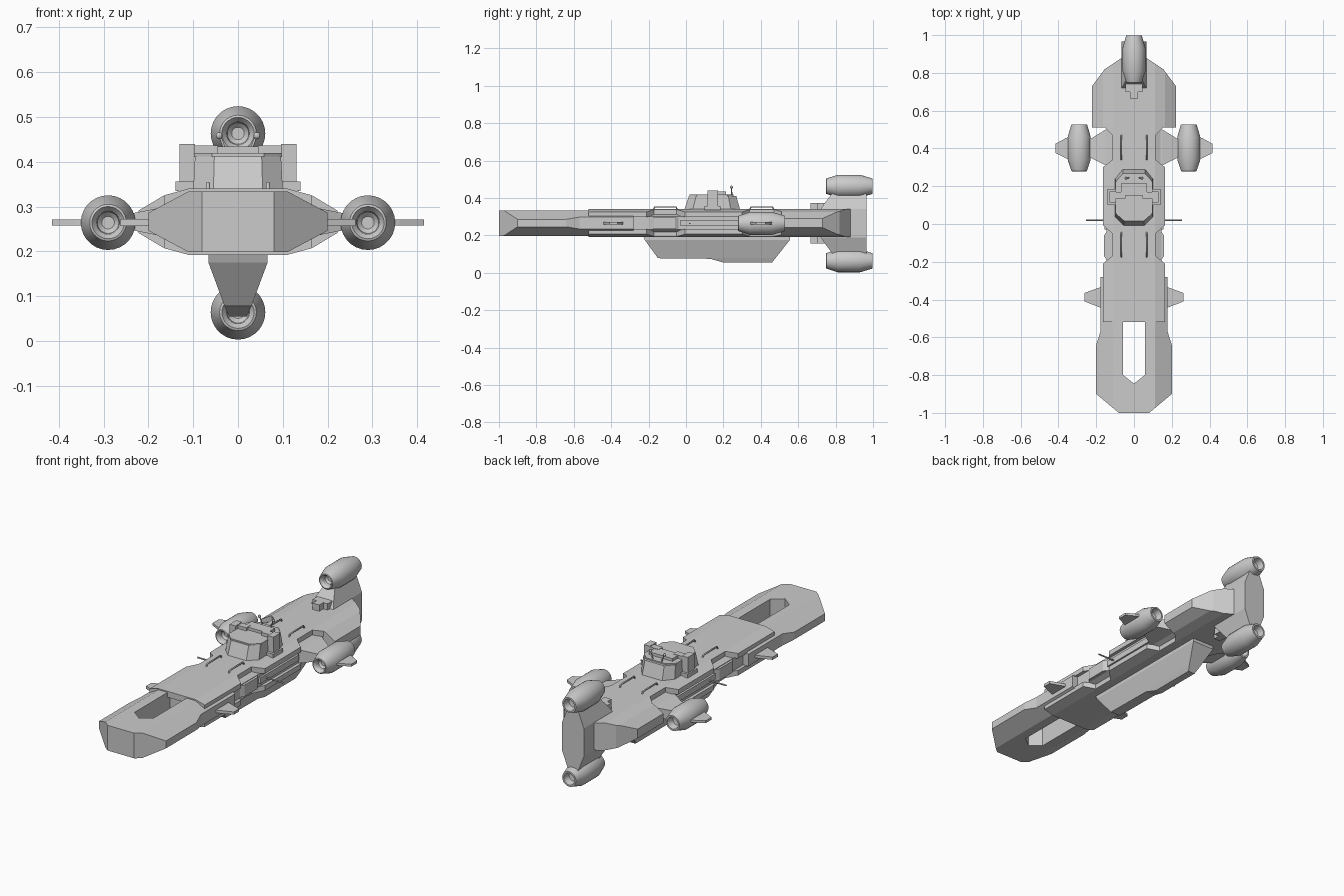
import bpy, bmesh, math
from mathutils import Matrix, Vector

if "Cube" in bpy.data.objects:
    bpy.data.objects.remove(bpy.data.objects["Cube"])

MID = 0.266  # height of the hull's mid-plane


def ramp(*pts):
    """Piecewise-linear function through (input, value) points."""
    def f(t):
        if t <= pts[0][0]:
            return pts[0][1]
        for (a, va), (b, vb) in zip(pts, pts[1:]):
            if t <= b:
                return va + (vb - va) * (t - a) / (b - a)
        return pts[-1][1]
    return f


def flip(f):
    """Same surface reflected below the mid-plane."""
    return lambda t: 2 * MID - f(t)


def const(v):
    return lambda t: v


def finish(name, bm, mirror=True, smooth=False):
    if mirror:
        bmesh.ops.mirror(bm, geom=bm.verts[:] + bm.edges[:] + bm.faces[:],
                         matrix=Matrix(), merge_dist=1e-4, axis='X')
    bmesh.ops.remove_doubles(bm, verts=bm.verts[:], dist=1e-5)
    bmesh.ops.recalc_face_normals(bm, faces=bm.faces[:])
    me = bpy.data.meshes.new(name)
    bm.to_mesh(me)
    bm.free()
    ob = bpy.data.objects.new(name, me)
    bpy.context.collection.objects.link(ob)
    if smooth:
        me.shade_smooth()
        me.set_sharp_from_angle(angle=math.radians(25))
    return ob


def solid(name, outline, lo, hi, cuts=(), side=False, taper=None):
    """Half outline given thickness lo..hi, then mirrored in x.
    Plan outline is (x, y) with heights by x; side outline is (y, z) with widths by z."""
    k = 1 if side else 0
    flat = bmesh.new()
    flat.faces.new([flat.verts.new((u, v, 0)) for u, v in outline])
    no = Vector((0, 1, 0)) if side else Vector((1, 0, 0))
    for c in cuts:
        bmesh.ops.bisect_plane(flat, geom=flat.verts[:] + flat.edges[:] + flat.faces[:],
                               plane_co=no * c, plane_no=no)
    bm = bmesh.new()

    def put(co, w):
        return bm.verts.new((w, co.x, co.y) if side else (co.x, co.y, w))
    low = {v: put(v.co, lo(v.co[k])) for v in flat.verts}
    top = {v: put(v.co, hi(v.co[k])) for v in flat.verts}
    for f in flat.faces:
        bm.faces.new([top[v] for v in f.verts])
        if not side:
            bm.faces.new([low[v] for v in reversed(f.verts)])
    for e in flat.edges:
        a, b = e.verts
        on_axis = not side and abs(a.co.x) < 1e-6 and abs(b.co.x) < 1e-6
        if len(e.link_faces) == 1 and not on_axis:
            bm.faces.new([low[a], low[b], top[b], top[a]])
    if taper:
        sx, sy, yc = taper
        for v in top.values():
            v.co.x *= sx
            v.co.y = yc + (v.co.y - yc) * sy
    flat.free()
    return finish(name, bm)


def box(name, x0, x1, y0, y1, z0, z1, taper=None):
    return solid(name, [(x0, y0), (x1, y0), (x1, y1), (x0, y1)], const(z0), const(z1), taper=taper)


def engine(name, x, y, z, mirror):
    prof = [(0, -.085), (.014, -.085), (.024, -.095), (.026, -.112), (.036, -.125), (.041, -.123),
            (.061, -.062), (.061, .058), (.041, .125), (.032, .125), (.024, .09), (0, .085)]
    bm = bmesh.new()
    vs = [bm.verts.new((x + r, y + d, z)) for r, d in prof]
    es = [bm.edges.new(p) for p in zip(vs, vs[1:])]
    bmesh.ops.spin(bm, geom=vs + es, cent=(x, y, z), axis=(0, 1, 0),
                   angle=math.tau, steps=28)
    finish(name, bm, mirror, True)


def tube(name, pts, r):
    for s, side in ((1, "right"), (-1, "left")):
        cu = bpy.data.curves.new(name, 'CURVE')
        cu.dimensions = '3D'
        cu.bevel_depth, cu.bevel_resolution, cu.use_fill_caps = r, 1, True
        sp = cu.splines.new('POLY')
        sp.points.add(len(pts) - 1)
        for p, (x, y, z) in zip(sp.points, pts):
            p.co = (x * s, y, z, 1)
        bpy.context.collection.objects.link(bpy.data.objects.new(name + "_" + side, cu))


# Slotted bow section
bow_top = ramp((.11, .334), (.2, .286))
solid("bow", [(0, -1), (.08, -1), (.2, -.9), (.2, -.64), (.178, -.57), (.178, -.28), (.057, -.28),
              (.057, -.8), (0, -.845)], flip(bow_top), bow_top, cuts=[.11])

# Upper and lower deck plates with notched sides
deck = [(0, -.52), (.165, -.52), (.165, -.21), (.115, -.17), (.115, -.05), (.165, -.005),
        (.165, .3), (.115, .34), (.115, .47), (.16, .515), (0, .515)]
roof = ramp((.11, .34), (.165, .325), (.225, .289))
under = ramp((.11, .308), (.165, .298))
solid("upper_deck", deck, under, roof, cuts=[.11])
solid("lower_deck", deck, flip(roof), flip(under), cuts=[.11])

# Core between the decks and side equipment
core = [(0, -.5), (.145, -.5), (.145, .52), (0, .52)]
core_top = ramp((.11, .315), (.145, .3))
solid("hull_core", core, flip(core_top), core_top, cuts=[.11])
solid("side_block", [(.13, -.2), (.138, -.2), (.158, -.17), (.158, -.06), (.138, -.03), (.13, -.03)],
      const(.235), const(.297))
box("side_rail_strip", .14, .155, -.03, .3, .25, .282)

# Broad stern hull
solid("stern_hull", [(0, .51), (.222, .51), (.222, .73), (.155, .82), (.065, .88), (0, .88)],
      flip(roof), roof, cuts=[.11, .165])

# Keel under the hull
keel_w = ramp((.055, .02), (.078, .03), (.175, .066), (.2, .066))
solid("keel", [(-.23, .2), (-.22, .175), (-.15, .078), (.13, .075), (.2, .055), (.46, .055),
               (.555, .175), (.555, .2)], const(0), keel_w, cuts=[.078, .175], side=True)

# Vertical tail carrying two engines
tail_w = ramp((.1, .03), (.19, .065), (.342, .065), (.43, .03))
solid("tail", [(.72, .34), (.735, .365), (.785, .43), (.965, .43), (.965, .1), (.785, .1),
               (.735, .167), (.72, .19)], const(0), tail_w, cuts=[.19, .342], side=True)
for nm, z0, z1 in (("upper", .336, .374), ("lower", .157, .196)):
    box(nm + "_tail_gun", 0, .02, .665, .745, z0, z1)
    box(nm + "_tail_gun_mount", 0, .045, .7, .76, z0, z1)

# Engines, pylons and fins
engine("side_engines", .29, .403, MID - .002, True)
engine("top_engine", 0, .873, .463, False)
engine("bottom_engine", 0, .873, .064, False)
pylon_top = ramp((.15, .302), (.24, .284))
solid("engine_pylons", [(.1, .3), (.15, .31), (.24, .355), (.24, .445), (.15, .5), (.1, .5)],
      flip(pylon_top), pylon_top, cuts=[.15])
solid("engine_fins", [(.32, .335), (.36, .348), (.415, .375), (.415, .425), (.36, .455), (.32, .47)],
      const(.258), const(.271))
solid("bow_fins", [(.15, -.45), (.185, -.44), (.262, -.41), (.262, -.365), (.185, -.337), (.15, -.33)],
      const(.257), const(.272))

# Bridge tower
tower = [(0, -.01), (.055, -.01), (.1, .035), (.1, .24), (.06, .29), (0, .29)]
solid("bridge", tower, const(.335), const(.412), taper=(.96, .84, .155))
solid("bridge_roof", [(0, .02), (.058, .02), (.098, .06), (.098, .22), (.06, .255), (0, .255)],
      const(.41), const(.419))
box("bridge_roof_block", 0, .07, .15, .215, .415, .434)
box("bridge_side_pods", .096, .131, .115, .172, .335, .44)
box("bridge_pod_base", .09, .139, .1, .185, .335, .356)
box("bridge_roof_turrets", .045, .1, .135, .17, .415, .436)

# Handrails, side guns and antennas
for nm, y0 in (("front_rail", -.175), ("rear_rail", .34)):
    tube(nm, [(.067, y0, .335), (.067, y0 + .008, .352), (.067, y0 + .122, .352),
              (.067, y0 + .13, .335)], .0045)
tube("side_gun", [(.13, .02, .264), (.255, .02, .264)], .004)
tube("antenna", [(.025, .245, .415), (.042, .243, .462)], .003)
bm = bmesh.new()
bmesh.ops.create_uvsphere(bm, u_segments=10, v_segments=6, radius=.008,
                          matrix=Matrix.Translation((.042, .243, .458)))
finish("antenna_tips", bm, True, True)
